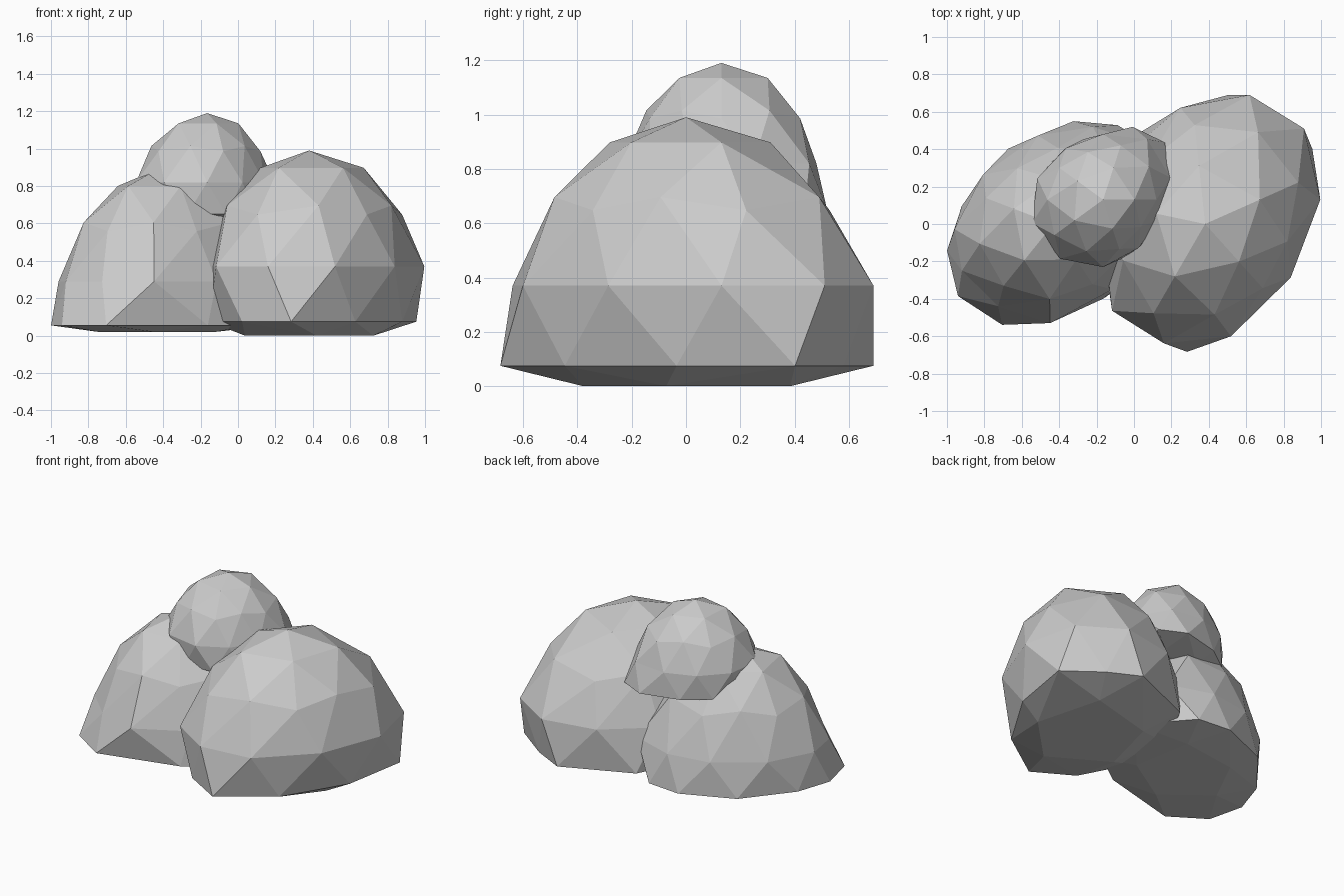
import bpy, bmesh, math

if "Cube" in bpy.data.objects:
    bpy.data.objects.remove(bpy.data.objects["Cube"])


def lookup(ring, ang):
    """Radius of a ring outline [(azimuth, radius), ...] at any azimuth."""
    pts = [(ring[-1][0] - 360, ring[-1][1])] + ring + [(ring[0][0] + 360, ring[0][1])]
    for (a0, r0), (a1, r1) in zip(pts, pts[1:]):
        if a0 <= ang <= a1:
            return r0 + (r1 - r0) * (ang - a0) / (a1 - a0)
    return ring[0][1]


def boulder(name, centre, height, phase, waist, rim, rim_z, floor, taper):
    """Low-poly rock: faceted ball fitted to a waist and a base outline, flat underneath."""
    bm = bmesh.new()
    bmesh.ops.create_icosphere(bm, subdivisions=2, radius=1.0)
    bm.verts.ensure_lookup_table()

    def azimuth(p):
        return (math.degrees(math.atan2(p.y, p.x)) + phase + 0.01) % 360

    for v in bm.verts:
        p = v.co.normalized()
        a = azimuth(p)
        r = math.hypot(p.x, p.y)
        z = centre[2] + height * p.z
        if p.z > 0.1:                                  # tapered top
            rad = r * taper * lookup(waist, a)
        elif p.z > -0.1:                               # waist ring
            a, rad = min(waist, key=lambda q: abs((q[0] - a + 180) % 360 - 180))
        elif p.z > -0.7:                               # rim of the base
            a, rad = rim[min(range(10), key=lambda i: abs(
                ((phase + 36 * i) - a + 180) % 360 - 180))]
            z = rim_z
        else:                                          # flat underside
            rad = r * 1.15 * lookup(waist, a)
            z = floor
        t = math.radians(a)
        v.co = (centre[0] + rad * math.cos(t), centre[1] + rad * math.sin(t), z)
    bmesh.ops.recalc_face_normals(bm, faces=bm.faces)
    mesh = bpy.data.meshes.new(name)
    bm.to_mesh(mesh)
    bm.free()
    obj = bpy.data.objects.new(name, mesh)
    bpy.context.collection.objects.link(obj)


# Large rock on the right
boulder("large_rock", (0.38, 0.0, 0.37), 0.62, 24,
        [(12, .63), (44, .735), (71, .73), (102, .635), (140, .57),
         (182, .55), (223, .68), (251, .675), (283, .616), (328, .54)],
        [(35, .70), (60, .67), (80, .70), (125, .60), (165, .54),
         (200, .57), (236, .64), (262, .69), (299, .51), (356, .50)],
        0.075, 0.0, 0.91)

# Medium rock on the left
boulder("medium_rock", (-0.43, 0.0, 0.29), 0.60, 15,
        [(40, .66), (68, .56), (100, .48), (145, .46), (183, .53),
         (207, .55), (236, .53), (268, .53), (312, .47), (351, .58)],
        [(20, .65), (57, .63), (79, .56), (121, .47), (169, .50),
         (194, .587), (217, .64), (243, .605), (304, .48), (335, .55)],
        0.055, 0.02, 0.89)

# Small rock resting on top
boulder("small_rock", (-0.165, 0.13, 0.82), 0.37, 0,
        [(18, .38), (54, .40), (90, .35), (126, .34), (162, .37),
         (198, .40), (234, .39), (270, .36), (306, .32), (342, .32)],
        [(3, .35), (43, .45), (68, .42), (108, .34), (144, .34),
         (180, .36), (216, .35), (252, .34), (288, .33), (324, .32)],
        0.65, 0.60, 0.91)
